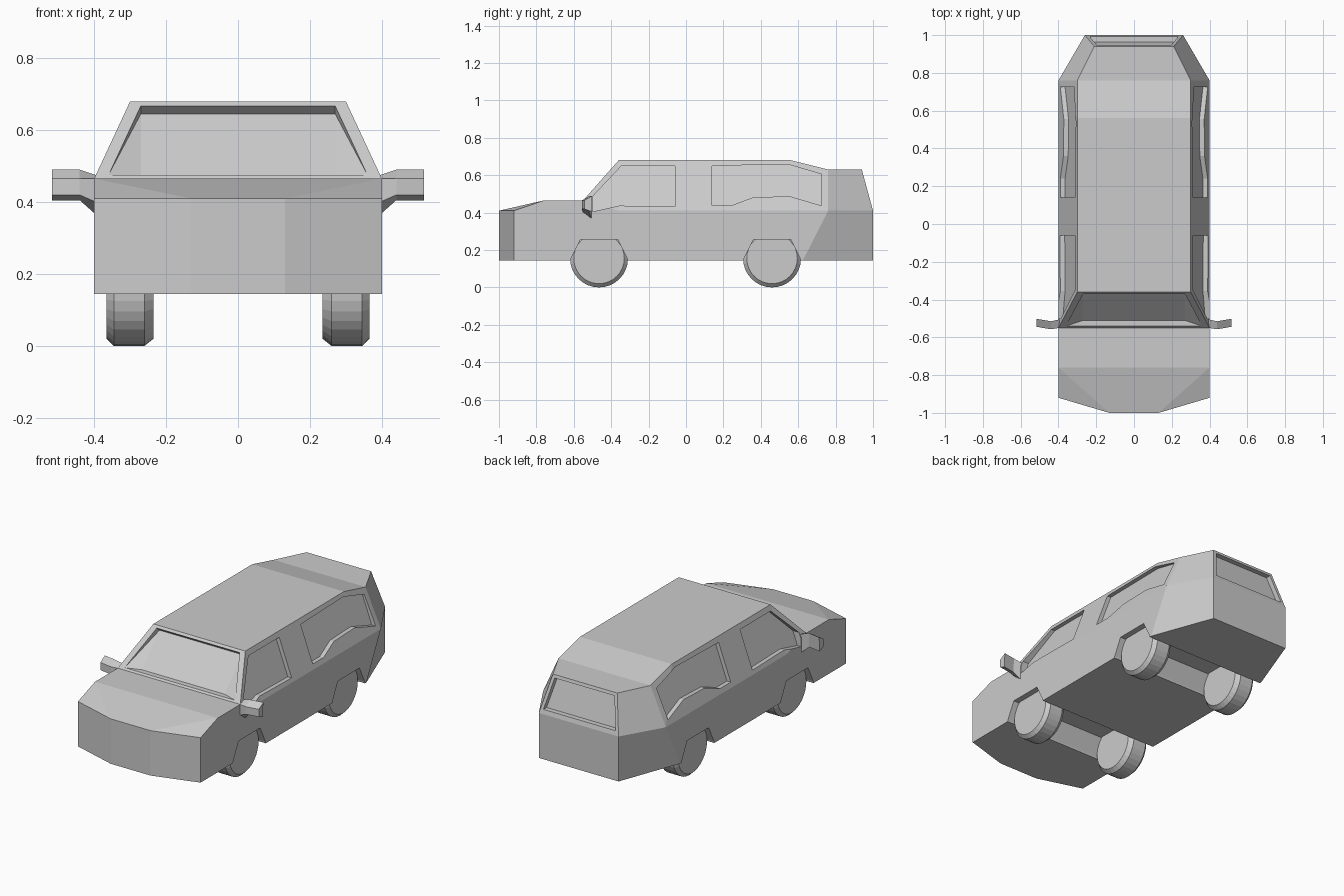
import bpy, bmesh, math
from mathutils import Vector

if "Cube" in bpy.data.objects:
    bpy.data.objects.remove(bpy.data.objects["Cube"])

paint = bpy.data.materials.new("light_grey")
paint.diffuse_color = (0.6, 0.6, 0.6, 1)
paint.use_nodes = True
paint.node_tree.nodes["Principled BSDF"].inputs["Base Color"].default_value = paint.diffuse_color


def add(name, bm):
    bmesh.ops.recalc_face_normals(bm, faces=bm.faces)
    me = bpy.data.meshes.new(name)
    bm.to_mesh(me)
    bm.free()
    ob = bpy.data.objects.new(name, me)
    bpy.context.collection.objects.link(ob)
    me.materials.append(paint)
    return ob


def hull(name, pts):
    bm = bmesh.new()
    vs = [bm.verts.new(p) for p in pts]
    res = bmesh.ops.convex_hull(bm, input=vs)
    junk = {v for v in res["geom_interior"] + res["geom_unused"] if isinstance(v, bmesh.types.BMVert)}
    bmesh.ops.delete(bm, geom=list(junk), context='VERTS')
    return add(name, bm)


def loft(name, a, b, *more):
    """Closed solid through matching rings of points."""
    bm = bmesh.new()
    rings = [[bm.verts.new(p) for p in r] for r in (a, b, *more)]
    n = len(a)
    for r, s in zip(rings, rings[1:]):
        for i in range(n):
            j = (i + 1) % n
            bm.faces.new((r[i], r[j], s[j], s[i]))
    bm.faces.new(rings[0])
    bm.faces.new(rings[-1])
    return add(name, bm)


def cut(target, cutter):
    cutter.hide_render = True
    m = target.modifiers.new("cut", 'BOOLEAN')
    m.operation, m.solver, m.object = 'DIFFERENCE', 'EXACT', cutter
    bpy.context.view_layer.objects.active = target
    bpy.ops.object.modifier_apply(modifier=m.name)
    bpy.data.objects.remove(cutter)


# Body shell: right-hand half, mirrored
P = dict(
    b0=(0, -1, .145), b1=(.13, -1, .145), b2=(.4, -.92, .145),
    b3=(.4, .625, .145), b4=(.26, 1, .145), b5=(0, 1, .145),
    m0=(0, -1, .41), m1=(.13, -1, .41), m2=(.4, -.92, .41),
    h=(.4, -.76, .465), h0=(0, -.76, .465), c=(.4, -.55, .465), c0=(0, -.55, .465),
    k=(.4, -.36, .41), m3=(.4, .76, .41), m4=(.26, 1, .41), m5=(0, 1, .41),
    r1=(.3, -.36, .68), q1=(0, -.36, .68), r2=(.3, .56, .68), q2=(0, .56, .68),
    r3=(.3, .76, .63), q3=(0, .76, .63), r4=(.21, .94, .63), q4=(0, .94, .63))
faces = ["b0 b1 b2 b3 b4 b5", "b0 b1 m1 m0", "b1 b2 m2 m1", "m0 m1 h h0", "m1 m2 h",
         "h0 h c c0", "b2 b3 m3 k c h m2", "b3 b4 m4 m3", "b4 b5 m5 m4",
         "c0 c r1 q1", "c k r1", "k m3 r2 r1", "m3 r3 r2", "q1 r1 r2 q2",
         "q2 r2 r3 q3", "q3 r3 r4 q4", "m3 m4 r4 r3", "m4 m5 q4 r4"]
bm = bmesh.new()
for s in (1, -1):
    V = {n: bm.verts.new((x * s, y, z)) for n, (x, y, z) in P.items()}
    for f in faces:
        bm.faces.new([V[n] for n in f.split()])
bmesh.ops.remove_doubles(bm, verts=bm.verts, dist=1e-5)
body = add("body", bm)

# Wheel arches: channels right across the underside
AXLES = (-.465, .46)
for y in AXLES:
    prof = [(-.155, .135), (-.15, .155), (-.1, .255), (.1, .255), (.15, .155), (.155, .135)]
    cut(body, loft("arch_cutter", *[[(x, y + a, z) for a, z in prof] for x in (-.6, .6)]))

# Side windows: recessed parallel to the sloping side
WINDOWS = [
    [(-.5, .405), (-.355, .437), (-.06, .432), (-.06, .65), (-.345, .65), (-.5, .485)],
    [(.14, .437), (.24, .437), (.36, .482), (.555, .487), (.725, .437),
     (.725, .605), (.545, .658), (.14, .65)]]
for s in (1, -1):
    for w in WINDOWS:
        inner = [(s * (.375 - .1 * (z - .41) / .27), y, z) for y, z in w]
        cut(body, loft("window_cutter", inner, [(s * .6, y, z) for y, z in w]))

# Windscreen: tapered recess with a level sill
opening, glass = [], []
for s in (1, -1):
    opening += [Vector((s * .36, -.541, .475)), Vector((s * .27, -.3715, .667))]
    glass += [Vector((s * .27, -.51, .475)), Vector((s * .27, -.345, .645))]
out = [p + Vector((0, -.03, .027)) for p in opening]
cut(body, hull("windscreen_cutter", opening + glass + out))

# Rear window recess
ring = [(.235, .435), (.195, .612), (-.195, .612), (-.235, .435)]
slope = lambda z: 1 - .06 * (z - .41) / .22
cut(body, loft("rear_window_cutter", *[[(x, slope(z) + d, z) for x, z in ring]
                                       for d in (-.03, .1)]))

# Wheels with chamfered tread edges
for y, end in zip(AXLES, ("front", "rear")):
    for s, side in ((1, "right"), (-1, "left")):
        rings = [[(s * x, y + r * math.cos(i * math.tau / 32), .155 + r * math.sin(i * math.tau / 32))
                  for i in range(32)]
                 for x, r in ((.235, .135), (.26, .155), (.345, .155), (.365, .135))]
        loft(f"{end}_{side}_wheel", *rings)

# Door mirrors: flared foot and a swept-back housing
foot = [(-.505, .475), (-.55, .465), (-.55, .40), (-.505, .365)]
near = [(-.515, .49), (-.557, .465), (-.557, .42), (-.52, .405)]
far = [(y + .013, z) for y, z in near]
for s, side in ((1, "right"), (-1, "left")):
    loft(f"{side}_mirror", *[[(s * x, y, z) for y, z in sec]
                             for x, sec in ((.395, foot), (.44, near), (.517, far))])
